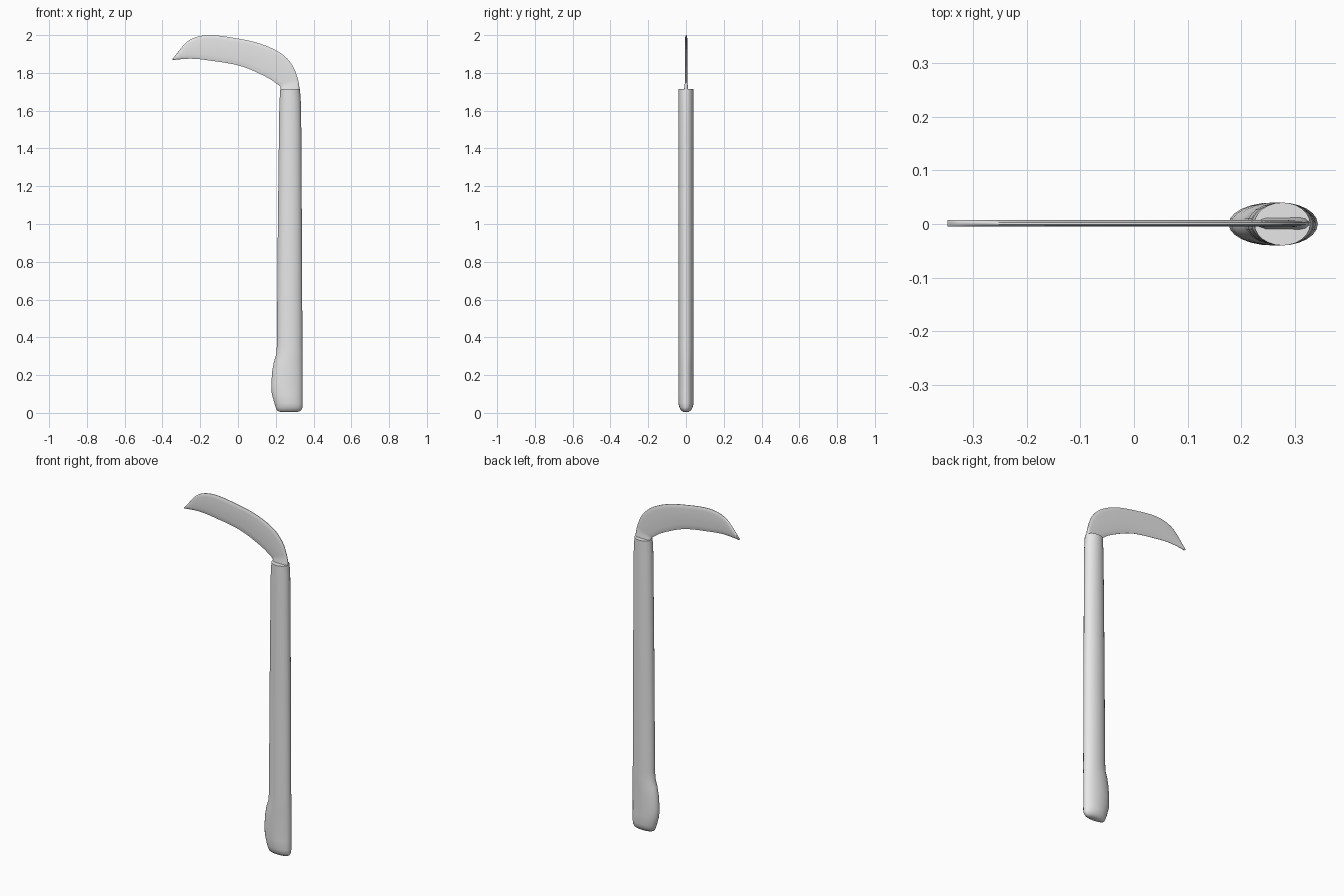
import bpy, math
from mathutils import Vector

cube = bpy.data.objects.get("Cube")
if cube:
    bpy.data.objects.remove(cube, do_unlink=True)

grey = bpy.data.materials.new("plain_grey")
grey.use_nodes = True
grey.diffuse_color = (0.8, 0.8, 0.8, 1)
grey.node_tree.nodes["Principled BSDF"].inputs["Base Color"].default_value = grey.diffuse_color


def loft(name, rings, angle):
    """Skin a list of equal-sized rings and cap both ends."""
    n = len(rings[0])
    verts = [p for ring in rings for p in ring]
    faces = [(r * n + i, r * n + (i + 1) % n, (r + 1) * n + (i + 1) % n, (r + 1) * n + i)
             for r in range(len(rings) - 1) for i in range(n)]
    faces += [tuple(reversed(range(n))), tuple(range(len(verts) - n, len(verts)))]
    mesh = bpy.data.meshes.new(name)
    mesh.from_pydata(verts, [], faces)
    mesh.materials.append(grey)
    obj = bpy.data.objects.new(name, mesh)
    bpy.context.collection.objects.link(obj)
    bpy.ops.object.select_all(action='DESELECT')
    obj.select_set(True)
    bpy.context.view_layer.objects.active = obj
    bpy.ops.object.mode_set(mode='EDIT')
    bpy.ops.mesh.select_all(action='SELECT')
    bpy.ops.mesh.normals_make_consistent(inside=False)
    bpy.ops.object.mode_set(mode='OBJECT')
    bpy.ops.object.shade_smooth_by_angle(angle=math.radians(angle))
    return obj


def smooth_path(points, steps=3):
    """Catmull-Rom curve through the points."""
    pts = [Vector(p) for p in points]
    pts = [2 * pts[0] - pts[1]] + pts + [2 * pts[-1] - pts[-2]]
    out = []
    for a, b, c, d in zip(pts, pts[1:], pts[2:], pts[3:]):
        for s in range(steps):
            t = s / steps
            out.append(0.5 * (2 * b + (c - a) * t + (2 * a - 5 * b + 4 * c - d) * t ** 2
                              + (3 * b - a - 3 * c + d) * t ** 3))
    return out + [pts[-2]]


# Handle: oval sections as height, left edge, right edge, half depth
SECTIONS = [(0.005, 0.225, 0.315, 0.014), (0.012, 0.207, 0.333, 0.025),
            (0.028, 0.2, 0.341, 0.035), (0.05, 0.193, 0.342, 0.04),
            (0.1, 0.179, 0.342, 0.04), (0.15, 0.176, 0.342, 0.04),
            (0.22, 0.181, 0.342, 0.04), (0.27, 0.19, 0.342, 0.04),
            (0.31, 0.203, 0.342, 0.04), (0.36, 0.206, 0.341, 0.04),
            (1.0, 0.211, 0.338, 0.04), (1.5, 0.217, 0.335, 0.04),
            (1.64, 0.219, 0.333, 0.04), (1.715, 0.224, 0.328, 0.04)]
SIDES = 24
rings = []
for z, x0, x1, depth in SECTIONS:
    angles = [math.tau * i / SIDES for i in range(SIDES)]
    rings.append([((x0 + x1) / 2 + (x1 - x0) / 2 * math.cos(a), depth * math.sin(a), z)
                  for a in angles])
loft("handle", rings, 50)

# Blade: paired points along the spine and the cutting edge, base to tip
SPINE = [(0.326, 1.705), (0.322, 1.745), (0.31, 1.79), (0.288, 1.84), (0.245, 1.89),
         (0.18, 1.93), (0.09, 1.963), (-0.02, 1.985), (-0.12, 1.999), (-0.19, 1.997),
         (-0.245, 1.98), (-0.285, 1.95), (-0.347, 1.873)]
EDGE = [(0.224, 1.705), (0.225, 1.726), (0.205, 1.742), (0.17, 1.767), (0.12, 1.793),
        (0.06, 1.82), (0.0, 1.84), (-0.07, 1.854), (-0.14, 1.864), (-0.2, 1.872),
        (-0.25, 1.875), (-0.295, 1.873), (-0.347, 1.868)]
PROFILE = [(0, 0.3), (0.06, 0.8), (0.15, 1), (0.8, 1), (0.92, 0.6), (1, 0.15)]
rings = []
for k, (s, e) in enumerate(zip(smooth_path(SPINE), smooth_path(EDGE))):
    half = 0.006 + 0.006 * max(0, 1 - k / 4)
    side = [(s.lerp(e, t), half * w) for t, w in PROFILE]
    rings.append([(p.x, 0.001 + y, p.y) for p, y in side]
                 + [(p.x, 0.001 - y, p.y) for p, y in reversed(side)])
loft("blade", rings, 60)
